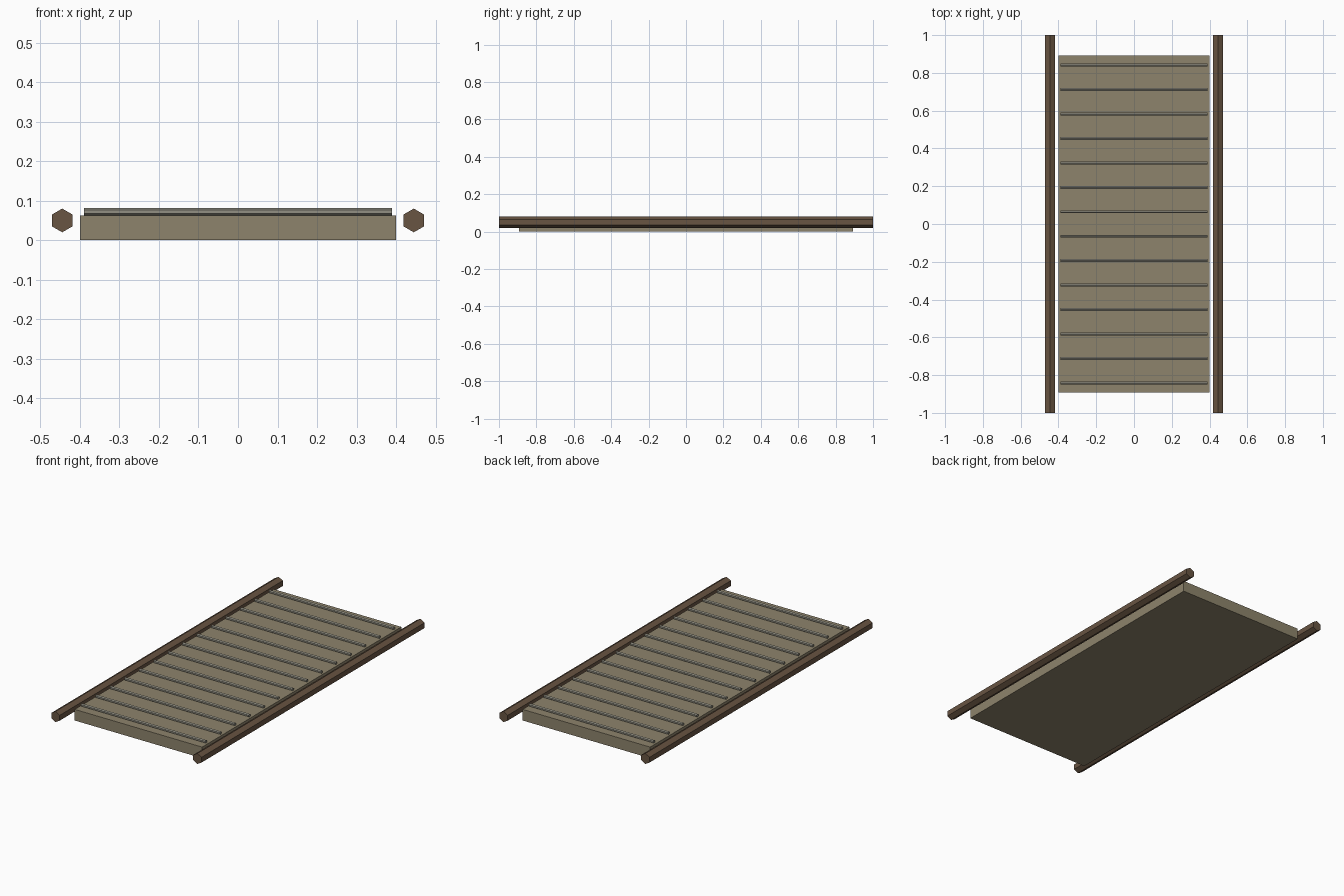
import bpy
import bmesh
from math import pi
from mathutils import Matrix

if "Cube" in bpy.data.objects:
    bpy.data.objects.remove(bpy.data.objects["Cube"])


def material(name, rgb):
    m = bpy.data.materials.new(name)
    m.diffuse_color = (*rgb, 1)
    m.use_nodes = True
    m.node_tree.nodes["Principled BSDF"].inputs["Base Color"].default_value = m.diffuse_color
    return m


def add_object(name, bm, loc, mat):
    mesh = bpy.data.meshes.new(name)
    bm.to_mesh(mesh)
    bm.free()
    mesh.materials.append(mat)
    ob = bpy.data.objects.new(name, mesh)
    ob.location = loc
    bpy.context.collection.objects.link(ob)
    return ob


def hex_bar(name, radius, length, axis, loc, mat):
    """Six-sided bar along X or Y with a corner pointing straight up."""
    bm = bmesh.new()
    bmesh.ops.create_cone(bm, cap_ends=True, segments=6, radius1=radius,
                          radius2=radius, depth=length)
    # create_cone puts corners on +-Y; lay that direction onto Z
    rot = Matrix.Rotation(pi / 2, 4, 'X')
    if axis == 'X':
        rot = Matrix.Rotation(pi / 2, 4, 'Z') @ rot
    bmesh.ops.transform(bm, matrix=rot, verts=bm.verts)
    return add_object(name, bm, loc, mat)


canvas = material("canvas", (0.27, 0.23, 0.15))
wood = material("dark_wood", (0.14, 0.09, 0.055))
cord = material("grey_cord", (0.29, 0.28, 0.23))

# Flat bed
bm = bmesh.new()
bmesh.ops.create_cube(bm, size=1)
bmesh.ops.scale(bm, vec=(0.80, 1.785, 0.063), verts=bm.verts)
add_object("bed", bm, (0, 0, 0.0315), canvas)

# Side carrying poles
for side, x in (("left", -0.445), ("right", 0.445)):
    hex_bar(side + "_pole", 0.03, 2.0, 'Y', (x, 0, 0.05), wood)

# Cross ribs lying on the bed
RIBS = 14
for i in range(RIBS):
    y = -0.842 + i * 1.684 / (RIBS - 1)
    hex_bar(f"cross_rib_{i + 1}", 0.009, 0.78, 'X', (0, y, 0.072), cord)
